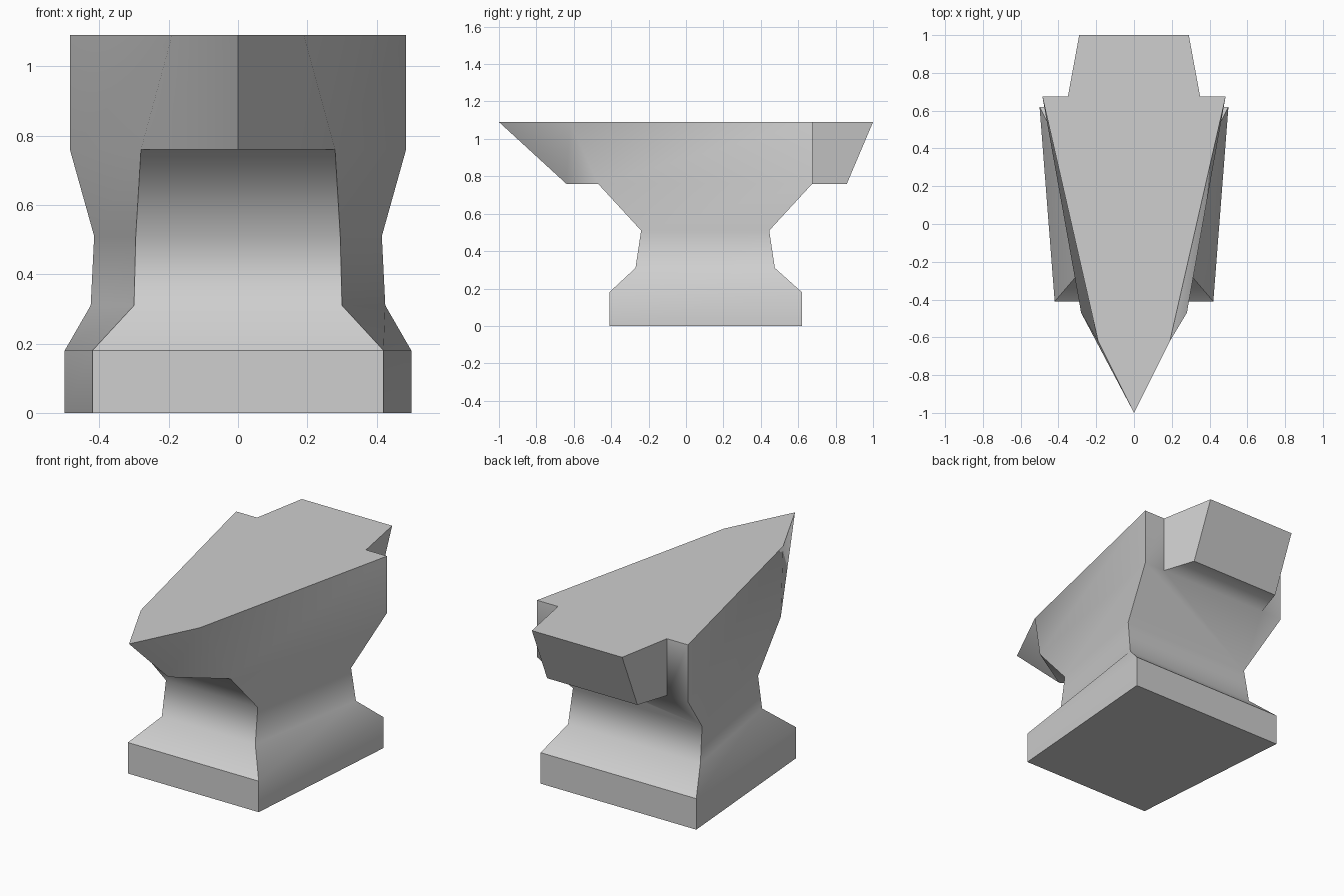
import bpy, bmesh, math

cube = bpy.data.objects.get("Cube")
if cube:
    bpy.data.objects.remove(cube, do_unlink=True)

# Material
grey = bpy.data.materials.new("iron grey")
grey.use_nodes = True
colour = (0.62, 0.62, 0.62, 1)
grey.diffuse_color = colour
grey.node_tree.nodes["Principled BSDF"].inputs["Base Color"].default_value = colour

# Foot and waist sections: z, front y, front half width, back y, back half width
SECTIONS = [
    (0.00, -0.41, 0.42, 0.62, 0.50),
    (0.18, -0.41, 0.42, 0.62, 0.50),
    (0.31, -0.27, 0.30, 0.475, 0.425),
    (0.51, -0.24, 0.295, 0.445, 0.415),
    (0.76, -0.47, 0.28, 0.675, 0.485),
]
TOP_Z = 1.09

bm = bmesh.new()


def ring(z, front_y, front_w, back_y, back_w):
    """Four corners: front right, front left, back left, back right."""
    corners = [(-front_w, front_y), (front_w, front_y),
               (back_w, back_y), (-back_w, back_y)]
    return [bm.verts.new((x, y, z)) for x, y in corners]


def bridge(low, high):
    n = len(low)
    for i in range(n):
        j = (i + 1) % n
        bm.faces.new((low[i], low[j], high[j], high[i]))


# Foot and waist
rings = [ring(*s) for s in SECTIONS]
bm.faces.new(reversed(rings[0]))
for low, high in zip(rings[:3], rings[1:4]):
    bridge(low, high)

# Head outline at its underside: horn tip, front corners, back corners, heel
waist, neck = rings[3], rings[4]
z = SECTIONS[-1][0]
tip = bm.verts.new((0, -0.64, z))
step_l, step_r = [bm.verts.new((s * 0.35, 0.675, z)) for s in (1, -1)]
heel_l, heel_r = [bm.verts.new((s * 0.29, 0.86, z)) for s in (1, -1)]
for i, j in ((3, 0), (0, 1), (1, 2)):
    bm.faces.new((waist[i], waist[j], neck[j], neck[i]))
bm.faces.new((waist[2], waist[3], neck[3], step_r, step_l, neck[2]))
bm.faces.new((neck[0], neck[1], tip))
bm.faces.new((step_l, step_r, heel_r, heel_l))

# Head sides and flat working face
under = [tip, neck[1], neck[2], step_l, heel_l, heel_r, step_r, neck[3], neck[0]]
half = [(0.19, -0.62), (0.485, 0.675), (0.35, 0.675), (0.29, 1.0)]
outline = [(0, -1)] + half + [(-x, y) for x, y in reversed(half)]
top = [bm.verts.new((x, y, TOP_Z)) for x, y in outline]
bridge(under, top)
bm.faces.new(top)
bmesh.ops.recalc_face_normals(bm, faces=bm.faces)

# Smooth flanks, crisp corners, crisp foot rim at front and back, crisp horn rim
for face in bm.faces:
    face.smooth = True
rims = [(rings[1][0], rings[1][1]), (rings[1][2], rings[1][3]),
        (tip, neck[0]), (tip, neck[1]), (tip, top[0]),
        (step_l, heel_l), (step_r, heel_r), (heel_l, heel_r),
        (heel_l, top[4]), (heel_r, top[5])]
rims = [set(r) for r in rims]
for edge in bm.edges:
    sharp = edge.calc_face_angle(0) > math.radians(57)
    edge.smooth = not (sharp or set(edge.verts) in rims)

mesh = bpy.data.meshes.new("anvil_body")
bm.to_mesh(mesh)
bm.free()
mesh.materials.append(grey)
anvil = bpy.data.objects.new("anvil_body", mesh)
bpy.context.collection.objects.link(anvil)
